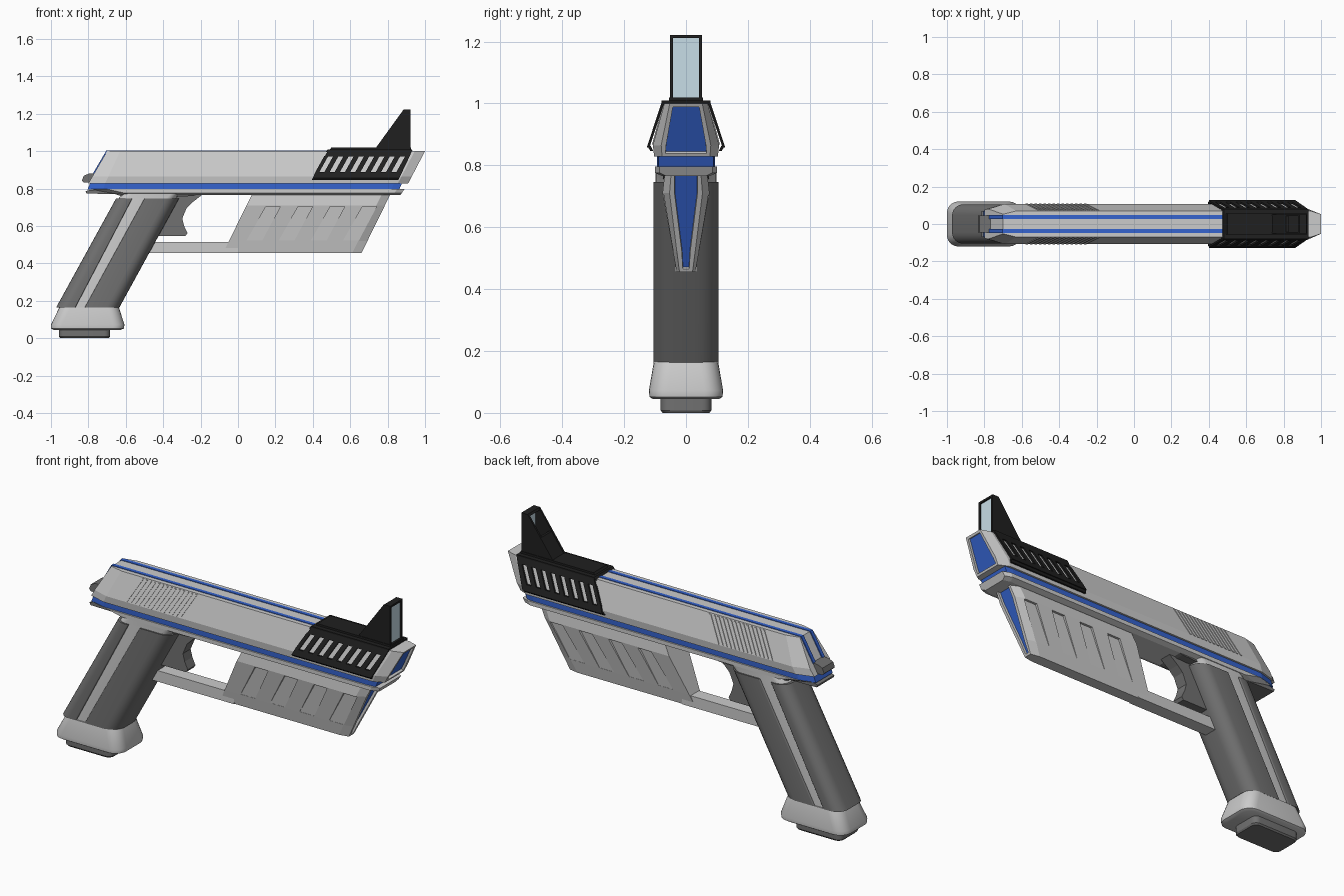
import bpy, bmesh, math

if "Cube" in bpy.data.objects:
    bpy.data.objects.remove(bpy.data.objects["Cube"])


def material(name, rgb):
    m = bpy.data.materials.new(name)
    m.diffuse_color = (*rgb, 1)
    m.use_nodes = True
    m.node_tree.nodes["Principled BSDF"].inputs["Base Color"].default_value = m.diffuse_color
    return m


LIGHT = material("light_grey", (0.60, 0.60, 0.60))
DARK = material("dark_grey", (0.165, 0.165, 0.165))
BLACK = material("black", (0.014, 0.014, 0.014))
BLUE = material("blue", (0.035, 0.125, 0.62))
GLASS = material("pale_glass", (0.62, 0.78, 0.86))


def finish(name, bm, mats, smooth=False):
    bmesh.ops.recalc_face_normals(bm, faces=bm.faces[:])
    me = bpy.data.meshes.new(name)
    bm.to_mesh(me)
    bm.free()
    for m in mats:
        me.materials.append(m)
    if smooth:
        me.shade_smooth()
        me.set_sharp_from_angle(angle=math.radians(32))
    ob = bpy.data.objects.new(name, me)
    bpy.context.collection.objects.link(ob)
    return ob


def skin(bm, rings):
    """Join closed rings of points and cap both ends; returns the last cap."""
    vs = [[bm.verts.new(p) for p in r] for r in rings]
    n = len(vs[0])
    for a, b in zip(vs, vs[1:]):
        for i in range(n):
            j = (i + 1) % n
            bm.faces.new((a[i], a[j], b[j], b[i]))
    bm.faces.new(vs[0][::-1])
    return bm.faces.new(vs[-1])


def prism(name, poly, half, mat):
    """Side outline (x, z) extruded symmetrically across y."""
    bm = bmesh.new()
    skin(bm, [[(x, y, z) for x, z in poly] for y in (-half, half)])
    return finish(name, bm, [mat])


def slabs(name, polys, inner, outer, mat):
    """Mirrored side pieces whose inner and outer y depend on height."""
    bm = bmesh.new()
    for poly in polys:
        for s in (-1, 1):
            skin(bm, [[(x, s * f(z), z) for x, z in poly] for f in (inner, outer)])
    return finish(name, bm, [mat])


def body(name, half, stations, mat, inset=None):
    """Mirrored cross-section (y, z) lofted along x with slanted stations
    (x at lowest z, x at highest z, width scale); optional blue recessed nose."""
    z1, z0 = half[0][1], half[-1][1]
    sec = half + [(-y, z) for y, z in half[::-1]]
    bm = bmesh.new()
    cap = skin(bm, [[(a + (b - a) * (z - z0) / (z1 - z0), y * s, z) for y, z in sec]
                    for a, b, s in stations])
    bmesh.ops.recalc_face_normals(bm, faces=bm.faces[:])
    if inset:
        bmesh.ops.inset_region(bm, faces=[cap], thickness=inset)
        r = bmesh.ops.inset_region(bm, faces=[cap], thickness=0.001, depth=-0.012)
        cap.material_index = 1
    return finish(name, bm, [mat, BLUE])


def column(name, levels, mat, rl, rr):
    """Rounded rectangles (z, x0, x1, half width) stacked upwards;
    rl and rr are the corner radii at the back and front."""
    rings = []
    for z, x0, x1, h in levels:
        ring = []
        for q in range(4):
            r = rr if q in (0, 3) else rl
            cx = x1 - r if q in (0, 3) else x0 + r
            cy = h - r if q in (0, 1) else r - h
            for k in range(7):
                t = math.pi / 2 * (q + k / 6)
                ring.append((cx + r * math.cos(t), cy + r * math.sin(t), z))
        rings.append(ring)
    bm = bmesh.new()
    skin(bm, rings)
    return finish(name, bm, [mat], True)


# Upper slide with blue recessed muzzle
body("slide", [(.07, 1.0), (.107, .865), (.103, .828)],
     [(-.80, -.70, .75), (-.71, -.63, 1), (.855, .945, 1), (.91, 1.0, .75)], LIGHT, .016)

# Blue waist stripe and the frame beneath it
body("waist_stripe", [(.093, .83), (.093, .795)],
     [(-.805, -.79, .75), (-.72, -.71, 1), (.82, .835, 1), (.862, .877, .95)], BLUE)
body("frame", [(.101, .797), (.101, .776), (.075, .765)],
     [(-.62, -.79, .75), (-.56, -.70, 1), (.83, .85, 1), (.868, .89, .85)], LIGHT)

# Blue lines running along the top and down the back
slabs("top_stripes", [[(-.765, .88), (-.695, 1.0), (.48, .999), (.48, 1.003),
                       (-.704, 1.003), (-.776, .88)]],
      lambda z: .028, lambda z: .047, BLUE)

# Slanted gripping ribs on the slide
ribs = [[(x, .868), (x + .01, .868), (x + .082, .995), (x + .072, .995)]
        for x in (-.58 + .024 * i for i in range(14))]
slabs("slide_ribs", ribs, lambda z: .066 + (1 - z) * .274,
      lambda z: .0735 + (1 - z) * .274, LIGHT)

# Fore grip with blue nose and four recessed panels per side
fore = body("fore_grip", [(.068, .78), (.076, .71), (.042, .52), (.03, .455)],
            [(-.08, .08, 1), (.61, .775, 1), (.66, .82, .7)], LIGHT, .016)
panels = [[(x, .522), (x + .105, .705), (x + .182, .705), (x + .085, .522)]
          for x in (.045 + .172 * i for i in range(4))]
cutter = slabs("panel_cutter", panels, lambda z: .041 + (z - .52) * .12,
               lambda z: .15, LIGHT)
cutter.hide_render = True
cutter.hide_viewport = True
cut = fore.modifiers.new("panels", "BOOLEAN")
cut.operation = "DIFFERENCE"
cut.solver = "EXACT"
cut.object = cutter

# Guard bar from grip to fore grip
prism("guard_bar", [(-.52, .455), (0, .455), (0, .513), (-.50, .513)], .035, LIGHT)

# Trigger and its housing
prism("trigger", [(-.19, .768), (-.245, .725), (-.275, .695), (-.298, .64), (-.288, .60),
                  (-.27, .562), (-.28, .547), (-.44, .547), (-.36, .77)], .032, DARK)
prism("trigger_housing", [(-.36, .755), (-.33, .78), (-.29, .79), (-.20, .772),
                          (-.24, .76)], .075, DARK)

# Grip: light core, dark back and front panels, flared foot
column("grip_core", [(.155, -.94, -.665, .098), (.745, -.64, -.335, .098),
                     (.78, -.61, -.30, .098)], LIGHT, .05, .05)
column("grip_back", [(.163, -.973, -.87, .105), (.747, -.652, -.565, .105)], DARK, .06, .006)
column("grip_front", [(.163, -.82, -.635, .105), (.747, -.50, -.315, .105)], DARK, .006, .07)
column("grip_foot", [(.045, -.985, -.625, .108), (.052, -1.0, -.61, .118),
                     (.072, -1.0, -.607, .12), (.165, -.955, -.637, .104)], LIGHT, .06, .06)
column("foot_plate", [(0, -.95, -.69, .076), (.008, -.957, -.685, .082),
                      (.05, -.957, -.685, .082)], DARK, .03, .03)

# Rear tail and hammer
prism("rear_tail", [(-.815, .786), (-.81, .773), (-.66, .771), (-.58, .745),
                    (-.56, .785), (-.79, .793)], .07, DARK)
prism("hammer", [(-.835, .842), (-.825, .868), (-.80, .879), (-.75, .885),
                 (-.72, .85), (-.73, .832), (-.825, .832)], .045, DARK)

# Black slotted shroud around the front of the slide
bars = [[(.40, .857), (.414, .888), (.878, .888), (.862, .857)],
        [(.464, .972), (.482, 1.005), (.932, 1.005), (.917, .972)]]
edges = [.413] + [x for i in range(8) for x in (.434 + .055 * i, .461 + .055 * i)] + [.877]
for a, b in zip(edges[::2], edges[1::2]):
    bars.append([(a, .887), (b, .887), (min(b + .048, .918), .973), (a + .048, .973)])
slabs("shroud_sides", bars, lambda z: .071 + (1 - z) * .33,
      lambda z: .080 + (1 - z) * .33, BLACK)
slabs("shroud_lip", [[(.395, .846), (.402, .862), (.865, .862), (.857, .846)]],
      lambda z: .106 + (z - .846) * .5, lambda z: .115 + (z - .846) * .6, BLACK)
prism("shroud_top", [(.468, .995), (.48, 1.01), (.932, 1.01), (.928, .995)], .079, BLACK)
prism("shroud_rail", [(.488, 1.005), (.50, 1.02), (.925, 1.02), (.925, 1.005)], .055, BLACK)

# Raised sight with a glass pane
slabs("sight_walls", [[(.735, 1.015), (.885, 1.222), (.922, 1.222), (.922, 1.015)]],
      lambda z: .042, lambda z: .052, BLACK)
prism("sight_top", [(.879, 1.212), (.886, 1.222), (.922, 1.222), (.922, 1.212)], .043, BLACK)
prism("sight_back", [(.738, 1.015), (.812, 1.117), (.825, 1.117), (.76, 1.015)], .043, BLACK)
prism("sight_glass", [(.906, 1.012), (.914, 1.012), (.914, 1.214), (.906, 1.214)], .043, GLASS)
